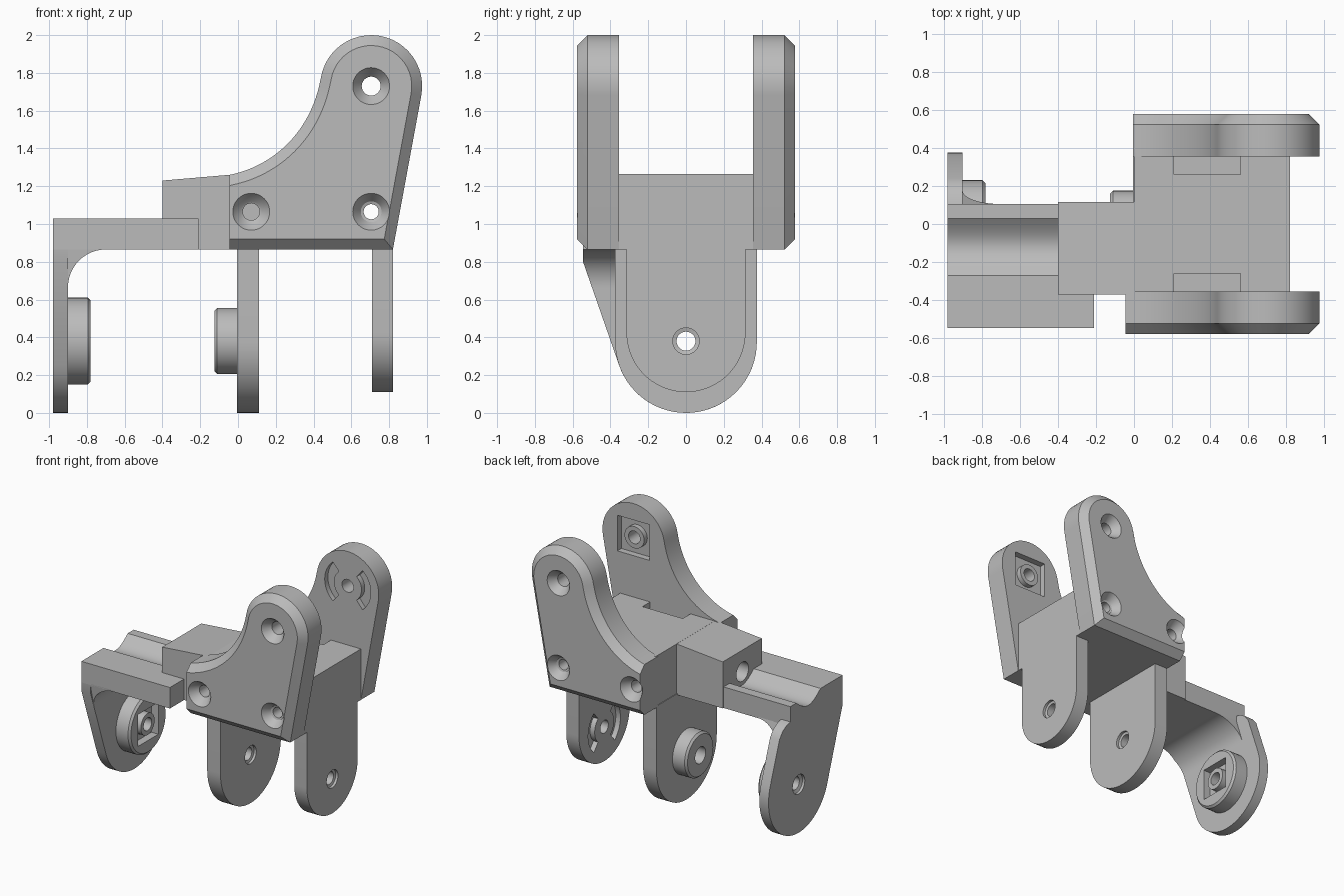
import bpy, bmesh
from math import cos, sin, pi, radians
from mathutils import Vector
from mathutils.geometry import interpolate_bezier

if "Cube" in bpy.data.objects:
    bpy.data.objects.remove(bpy.data.objects["Cube"])

GREY = (0.5, 0.5, 0.5, 1)
grey = bpy.data.materials.new("plain_grey")
grey.use_nodes = True
grey.diffuse_color = GREY
grey.node_tree.nodes["Principled BSDF"].inputs["Base Color"].default_value = GREY
parts = []


def arc(cu, cv, r, start, end, n=24):
    angles = [radians(start + (end - start) * i / n) for i in range(n + 1)]
    return [(cu + r * cos(a), cv + r * sin(a)) for a in angles]


def place(axis, a, pts):
    """Put a 2D outline on the plane at a along the axis."""
    return [(a, u, v) if axis == "x" else (u, a, v) for u, v in pts]


def solid(name, rings, part=True, chamfer=None):
    """Skin a closed solid through rings of equal length."""
    bm = bmesh.new()
    loops = [[bm.verts.new(p) for p in ring] for ring in rings]
    for low, high in zip(loops, loops[1:]):
        for i in range(len(low)):
            j = (i + 1) % len(low)
            bm.faces.new((low[i], low[j], high[j], high[i]))
    bm.faces.new(loops[0])
    cap = bm.faces.new(loops[-1])
    bmesh.ops.recalc_face_normals(bm, faces=bm.faces[:])
    if chamfer:
        left = min(v.co.x for v in bm.verts) + 0.001
        edges = [e for e in cap.edges if max(v.co.x for v in e.verts) > left]
        bmesh.ops.bevel(bm, geom=edges, offset=chamfer, segments=1,
                        affect="EDGES", clamp_overlap=False)
    mesh = bpy.data.meshes.new(name)
    bm.to_mesh(mesh)
    bm.free()
    ob = bpy.data.objects.new(name, mesh)
    bpy.context.collection.objects.link(ob)
    mesh.materials.append(grey)
    if part:
        parts.append(ob)
    else:
        ob.hide_render = True
    return ob


def prism(name, axis, a, b, pts, **kw):
    return solid(name, [place(axis, a, pts), place(axis, b, pts)], **kw)


def turned(name, axis, cu, cv, stations, **kw):
    """Round solid through (position, radius) stations along the axis."""
    rings = [place(axis, a, arc(cu, cv, r, 0, 352.5, 47)) for a, r in stations]
    return solid(name, rings, **kw)


def box(u0, u1, v0, v1):
    return [(u0, v0), (u1, v0), (u1, v1), (u0, v1)]


def cut(ob, cutter):
    mod = ob.modifiers.new("cut", "BOOLEAN")
    mod.operation, mod.solver, mod.object = "DIFFERENCE", "EXACT", cutter
    bpy.context.view_layer.objects.active = ob
    bpy.ops.object.modifier_apply(modifier=mod.name)
    bpy.data.objects.remove(cutter)


def drill(ob, axis, cu, cv, *stations):
    cut(ob, turned("drill", axis, cu, cv, stations, part=False))


def clip_recess(ob, axis, a, b, cu, cv):
    """Curved slots on either side of a pivot hole."""
    for mid in (0, 180):
        pts = arc(cu, cv, 0.2, mid - 50, mid + 50) + arc(cu, cv, 0.12, mid + 50, mid - 50)
        cut(ob, prism("slot", axis, a, b, pts, part=False))


def nut_pocket(ob, axis, a, b, cu, cv, half):
    cut(ob, prism("pocket", axis, a, b,
                  box(cu - half, cu + half, cv - half, cv + half), part=False))


PIVOT, LOW, NEAR = (0.705, 1.73), (0.705, 1.065), (0.07, 1.065)
BASE, TOP, AXLE = 0.865, 1.265, (0, 0.38)

# Upright side plates with swept front edge, chamfer and countersunk holes
for name, side, x0 in (("front_side_plate", -1, -0.045), ("back_side_plate", 1, -0.005)):
    sweep = interpolate_bezier(Vector((0.438, 1.772)), Vector((0.39, 1.5)),
                               Vector((0.2, 1.31)), Vector((x0, 1.26)), 24)
    outline = [(x0, BASE), (0.82, BASE)] + arc(*PIVOT, 0.27, -10.4, 171)
    outline += [tuple(p) for p in sweep[1:]]
    inner, outer = side * 0.355, side * 0.577
    plate = prism(name, "y", inner, outer, outline, chamfer=0.055)
    if side < 0:
        nut_pocket(plate, "y", inner - side * 0.02, inner + side * 0.05, *PIVOT, 0.14)
    else:
        clip_recess(plate, "y", inner - side * 0.02, inner + side * 0.04, *PIVOT)
    for hole, r in ((PIVOT, 0.05), (LOW, 0.04), (NEAR, 0.045)):
        drill(plate, "y", *hole, (side * 0.587, 0.105), (side * 0.52, 0.055),
              (side * 0.515, r), (side * 0.3, r))

# Collar inside the front plate's pocket
collar = turned("front_plate_collar", "y", *PIVOT, [(-0.42, 0.085), (-0.365, 0.085)])
drill(collar, "y", *PIVOT, (-0.5, 0.05), (-0.3, 0.05))

# Centre block with cross hole and two top slots
block = prism("centre_block", "y", -0.375, 0.375, box(0, 0.82, BASE, TOP))
drill(block, "y", *LOW, (-0.6, 0.04), (0.6, 0.04))
for side in (-1, 1):
    cut(block, prism("slot", "y", side * 0.26, side * 0.356,
                     box(0.21, 0.56, 1.1, 1.4), part=False))

# Connector block with blind socket
connector = prism("connector_block", "y", -0.37, 0.115,
                  [(-0.4, BASE), (0.01, BASE), (0.01, TOP), (-0.4, 1.23)])
drill(connector, "x", -0.13, 1.06, (-0.5, 0.075), (-0.12, 0.075))

# Two hanging legs with rounded ends
for name, x0, x1, r in (("middle_leg", -0.005, 0.11, 0.375), ("end_leg", 0.71, 0.82, 0.315)):
    bottom = 0 if r > 0.35 else 0.11
    leg = prism(name, "x", x0, x1,
                [(r, BASE + 0.01), (-r, BASE + 0.01)] + arc(0, bottom + r, r, 180, 360, 36))
    if name == "end_leg":
        clip_recess(leg, "x", x0 - 0.02, x0 + 0.04, *AXLE)
    drill(leg, "x", *AXLE, (x0 - 0.1, 0.05), (x1 - 0.025, 0.05),
          (x1 - 0.02, 0.07), (x1 + 0.1, 0.07))

# Round boss on the middle leg
boss = turned("middle_leg_boss", "x", *AXLE,
              [(-0.125, 0.16), (-0.11, 0.175), (0.002, 0.175)])
drill(boss, "x", *AXLE, (-0.3, 0.065), (0.3, 0.065))

# Arm reaching sideways, with a rounded groove along its top
groove = [(0.03 - 0.3 * i / 16, 1.03 - 0.075 * sin(pi * i / 16)) for i in range(17)]
prism("arm", "x", -0.98, -0.39,
      [(-0.545, BASE), (0.105, BASE), (0.105, 1.03)] + groove + [(-0.545, 1.03)])
prism("arm_tab", "x", -0.4, -0.21, box(-0.545, -0.365, BASE, 1.03))

# Slanted hanging plate at the arm's end
hanger = prism("arm_hanger", "x", -0.98, -0.9,
               [(-0.545, 0.94), (-0.545, 0.8)] + arc(0, 0.375, 0.375, 199, 380, 36)
               + [(0.24, 0.82), (0.2, 0.87), (0.15, 0.9), (0.105, 0.91), (0.105, 0.94)])
drill(hanger, "x", *AXLE, (-1.1, 0.075), (-0.96, 0.075), (-0.95, 0.05), (-0.8, 0.05))

# Fillet under the arm, sloped to follow the hanger
fillet = [(-0.91, BASE + 0.01), (-0.7, BASE + 0.01)] + arc(-0.7, 0.665, 0.2, 90, 180)
fillet.append((-0.91, 0.665))
solid("arm_fillet", [
    [(x, -0.545 + max(0, 0.8 - z) * 0.35, z) for x, z in fillet],
    [(x, 0.105 + max(0, BASE - z) * 0.35, z) for x, z in fillet]])

# Boss on the hanger with nut pocket and collar
boss = turned("hanger_boss", "x", *AXLE, [(-0.902, 0.23), (-0.795, 0.23), (-0.78, 0.215)])
nut_pocket(boss, "x", -0.84, -0.7, *AXLE, 0.125)
drill(boss, "x", *AXLE, (-1, 0.05), (-0.7, 0.05))
collar = turned("hanger_collar", "x", *AXLE, [(-0.85, 0.085), (-0.785, 0.085)])
drill(collar, "x", *AXLE, (-1, 0.05), (-0.7, 0.05))

# Smooth the round surfaces, keep edges crisp
bpy.ops.object.select_all(action="DESELECT")
for ob in parts:
    ob.select_set(True)
bpy.context.view_layer.objects.active = parts[0]
bpy.ops.object.shade_smooth_by_angle(angle=radians(28))
